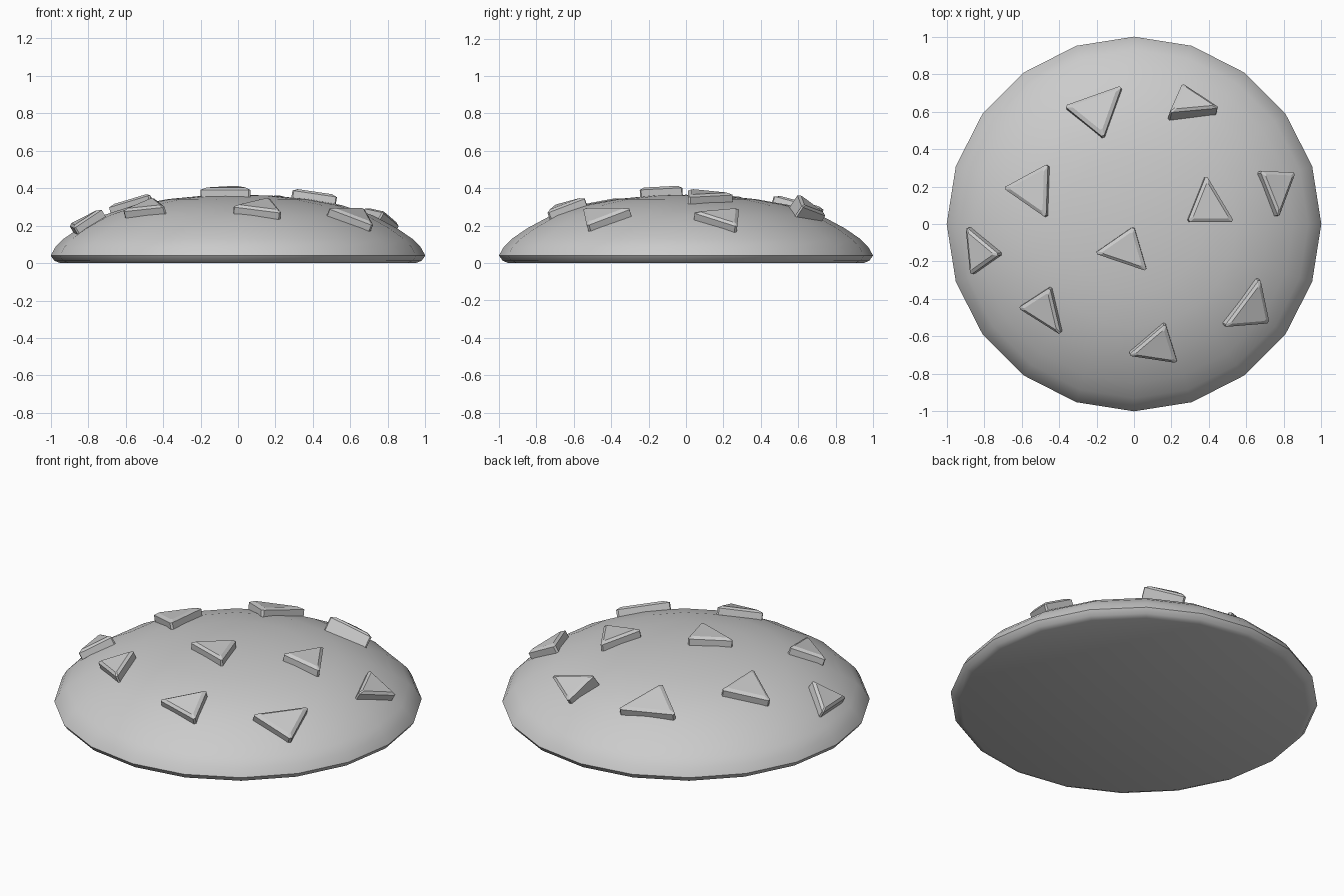
import bpy, bmesh, math
from mathutils import Vector, Matrix

if "Cube" in bpy.data.objects:
    bpy.data.objects.remove(bpy.data.objects["Cube"])

# Cookie profile as (radius, height), from base rim to crown
PROFILE = [(0.95, 0.0), (0.98, 0.012), (1.0, 0.04), (0.975, 0.085), (0.93, 0.13),
           (0.85, 0.185), (0.72, 0.255), (0.55, 0.31), (0.37, 0.342), (0.18, 0.36)]
CROWN = 0.365
SIDES = 20


def finish(name, bm, angle):
    bmesh.ops.recalc_face_normals(bm, faces=bm.faces)
    mesh = bpy.data.meshes.new(name)
    bm.to_mesh(mesh)
    bm.free()
    obj = bpy.data.objects.new(name, mesh)
    bpy.context.collection.objects.link(obj)
    bpy.ops.object.select_all(action='DESELECT')
    obj.select_set(True)
    bpy.context.view_layer.objects.active = obj
    bpy.ops.object.shade_smooth_by_angle(angle=math.radians(angle))
    return obj


def bridge(bm, a, b):
    for i in range(len(a)):
        j = (i + 1) % len(a)
        bm.faces.new((a[i], a[j], b[j], b[i]))


def surface_z(x, y):
    r = math.hypot(x, y)
    pts = PROFILE[2:] + [(0.0, CROWN)]
    for (r0, z0), (r1, z1) in zip(pts, pts[1:]):
        if r >= r1:
            return z0 + (z1 - z0) * (r0 - r) / (r0 - r1)
    return CROWN


# Domed cookie body
bm = bmesh.new()
rings = []
for r, z in PROFILE:
    rings.append([bm.verts.new((r * math.cos(math.tau * i / SIDES),
                                r * math.sin(math.tau * i / SIDES), z)) for i in range(SIDES)])
for a, b in zip(rings, rings[1:]):
    bridge(bm, a, b)
bm.faces.new(rings[0])
top = bm.verts.new((0, 0, CROWN))
for i in range(SIDES):
    bm.faces.new((rings[-1][i], rings[-1][(i + 1) % SIDES], top))
finish("cookie_body", bm, 50)


# Triangular chip: blunt-cornered prism with a bevelled top, standing on the surface
def chip(name, corners, height=0.05, tilt=0.0):
    pts = [Vector((x, y, surface_z(x, y))) for x, y in corners]
    mid = sum(pts, Vector()) / 3
    n = (pts[1] - pts[0]).cross(pts[2] - pts[0]).normalized()
    if n.z < 0:
        n.negate()
    if tilt:
        rot = Matrix.Rotation(tilt, 3, 'X')
        pts = [mid + rot @ (p - mid) for p in pts]
        n = rot @ n
    outline = []
    for i in range(3):
        for k in (i - 1, (i + 1) % 3):
            outline.append(pts[i].lerp(pts[k], 0.05))
    bm = bmesh.new()
    levels = []
    for lift, scale in ((-0.025, 1.0), (height - 0.012, 1.0), (height, 0.78)):
        levels.append([bm.verts.new(mid + (p - mid) * scale + n * lift) for p in outline])
    for a, b in zip(levels, levels[1:]):
        bridge(bm, a, b)
    bm.faces.new(levels[0])
    bm.faces.new(levels[-1])
    finish(name, bm, 10)


CHIPS = [
    ((-0.37, 0.62), (-0.06, 0.73), (-0.16, 0.45)),
    ((-0.69, 0.19), (-0.45, 0.32), (-0.46, 0.03)),
    ((0.38, 0.26), (0.53, 0.01), (0.28, 0.01)),
    ((0.655, 0.28), (0.845, 0.27), (0.755, 0.03)),
    ((-0.88, -0.01), (-0.70, -0.16), (-0.855, -0.27)),
    ((-0.21, -0.155), (0.0, -0.01), (0.07, -0.25)),
    ((-0.61, -0.44), (-0.44, -0.33), (-0.38, -0.585)),
    ((-0.035, -0.69), (0.165, -0.52), (0.23, -0.73)),
    ((0.66, -0.28), (0.71, -0.52), (0.465, -0.54)),
]
for i, c in enumerate(CHIPS):
    chip(f"chip_{i + 1}", c)

# One chip leans outward more steeply than the rest
chip("chip_leaning", ((0.25, 0.73), (0.45, 0.59), (0.18, 0.55)), height=0.07, tilt=-0.25)
